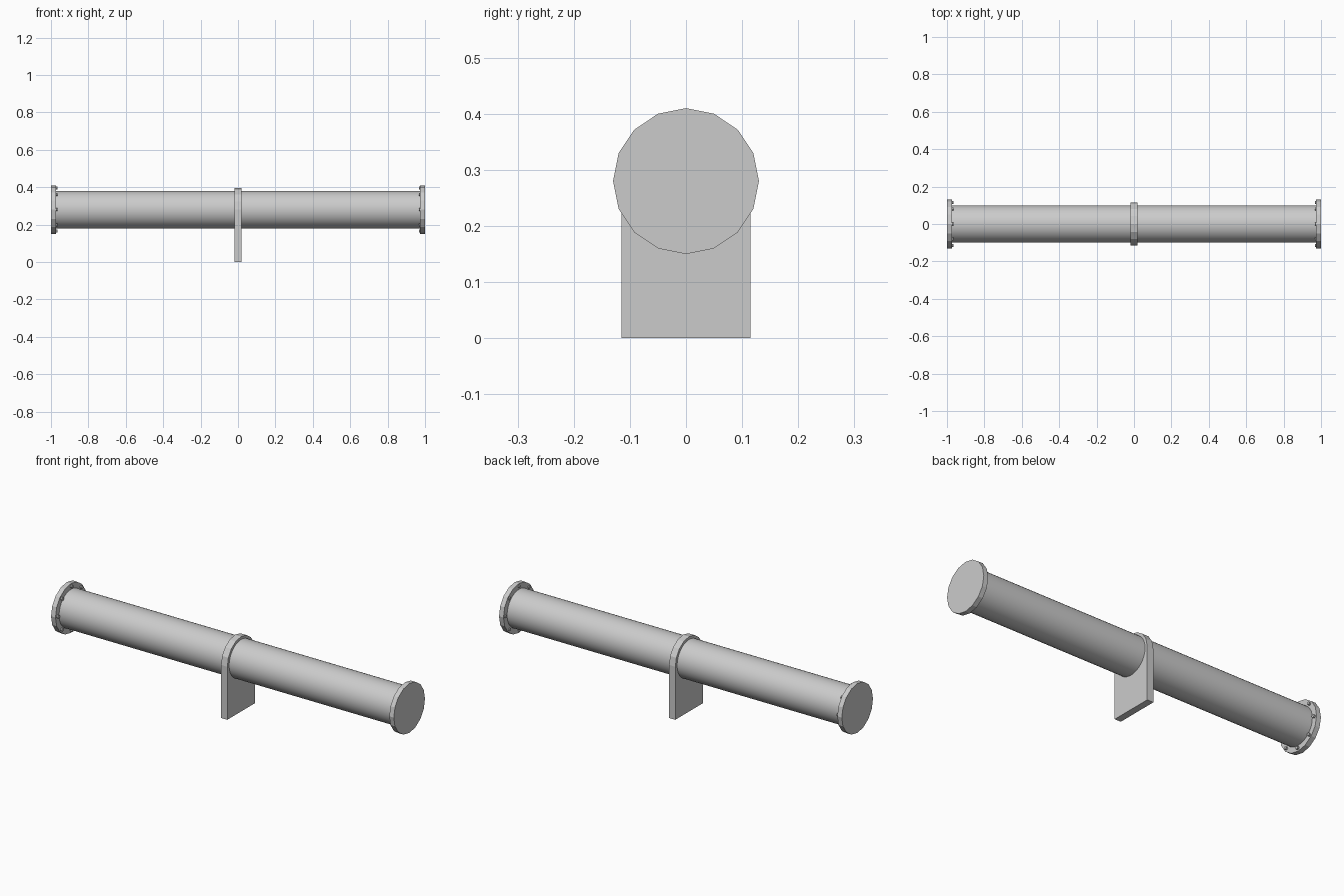
import bpy, bmesh
from math import pi, sin, cos

if "Cube" in bpy.data.objects:
    bpy.data.objects.remove(bpy.data.objects["Cube"])

AXIS_Z = 0.28


def x_cylinder(name, radius, x0, x1, sides, y=0.0, z=AXIS_Z, smooth=False):
    """Capped cylinder along x with a vertex pointing straight up."""
    bpy.ops.mesh.primitive_cylinder_add(
        vertices=sides, radius=radius, depth=x1 - x0,
        location=((x0 + x1) / 2, y, z), rotation=(0, pi / 2, 0))
    ob = bpy.context.object
    ob.name = name
    if smooth:
        bpy.ops.object.shade_smooth_by_angle(angle=pi / 6)
    return ob


# Main pipe
x_cylinder("pipe", 0.10, -0.99, 0.99, 32, smooth=True)

# End flanges, each with a ring of bolts on the inner face
for side, x0, x1, bolt0, bolt1 in (
        ("left", -1.0, -0.974, -0.99, -0.964),
        ("right", 0.974, 1.0, 0.969, 0.99)):
    x_cylinder(side + "_flange", 0.13, x0, x1, 16)
    for i in range(8):
        a = i * pi / 4
        x_cylinder(f"{side}_bolt_{i + 1}", 0.008, bolt0, bolt1, 8,
                   y=0.115 * sin(a), z=AXIS_Z + 0.115 * cos(a))

# Support bracket: upright plate with an arched top
R, HALF = 0.115, 0.018
profile = [(-R, 0.0), (R, 0.0)]
profile += [(R * cos(i * pi / 8), AXIS_Z + R * sin(i * pi / 8)) for i in range(9)]
bm = bmesh.new()
face = bm.faces.new([bm.verts.new((-HALF, y, z)) for y, z in profile])
ext = bmesh.ops.extrude_face_region(bm, geom=[face], use_keep_orig=True)
moved = [g for g in ext["geom"] if isinstance(g, bmesh.types.BMVert)]
bmesh.ops.translate(bm, verts=moved, vec=(2 * HALF, 0, 0))
bmesh.ops.recalc_face_normals(bm, faces=bm.faces)
mesh = bpy.data.meshes.new("support_bracket")
bm.to_mesh(mesh)
bm.free()
bpy.context.collection.objects.link(bpy.data.objects.new("support_bracket", mesh))
